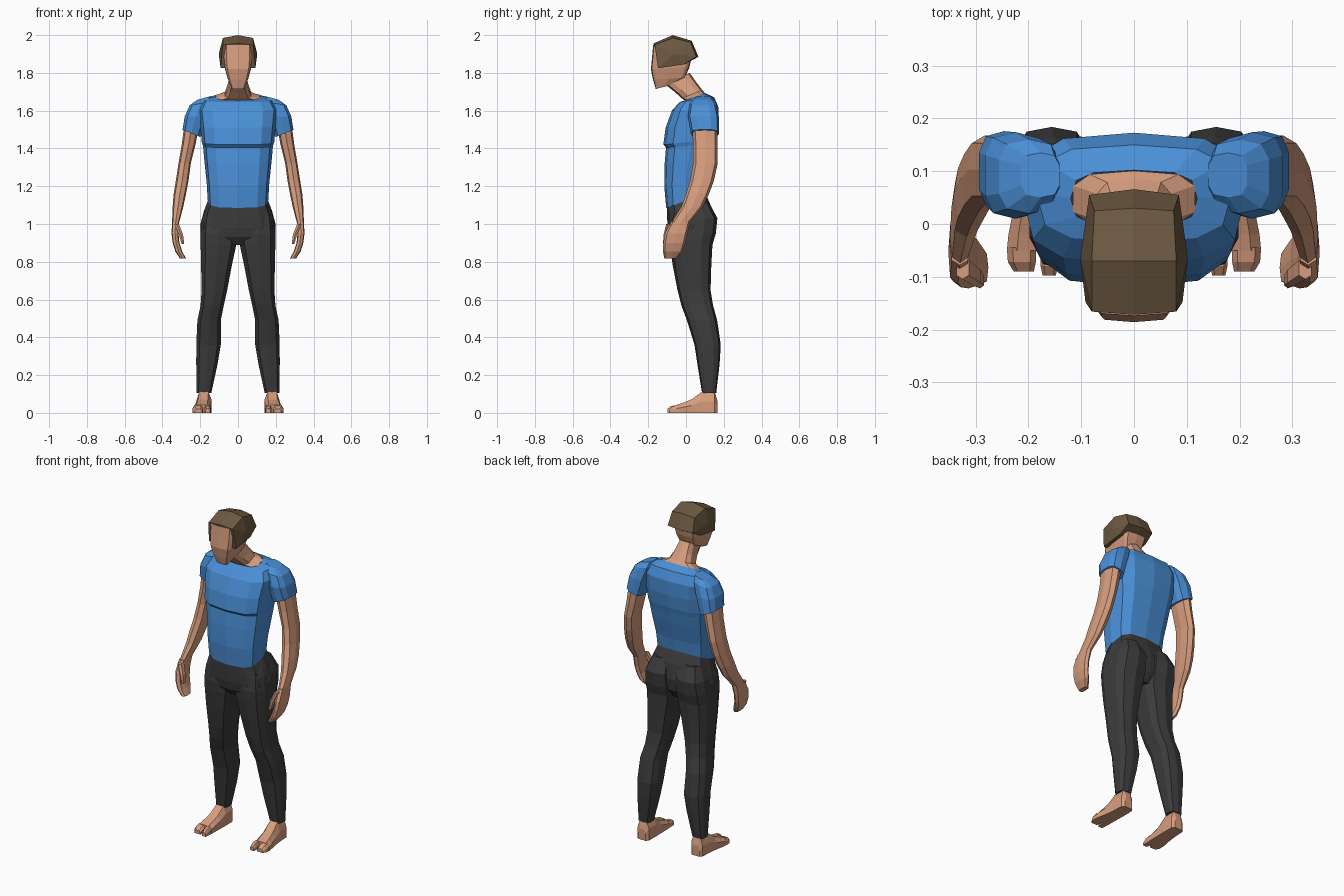
import bpy, bmesh, math
from mathutils import Vector


def material(name, rgb):
    m = bpy.data.materials.new(name)
    m.diffuse_color = (*rgb, 1)
    return m


SKIN = material("skin", (0.68, 0.34, 0.21))
BLUE = material("blue_cloth", (0.07, 0.28, 0.69))
DARK = material("dark_cloth", (0.045, 0.045, 0.045))
BROWN = material("brown_hair", (0.15, 0.10, 0.053))


def finish(name, bm, mat, mirror=False):
    bmesh.ops.recalc_face_normals(bm, faces=bm.faces)
    me = bpy.data.meshes.new(name)
    bm.to_mesh(me)
    bm.free()
    me.materials.append(mat)
    ob = bpy.data.objects.new(name, me)
    bpy.context.collection.objects.link(ob)
    if mirror:
        ob.modifiers.new("mirror", 'MIRROR').use_mirror_merge = False
    return ob


def loft(name, rings, mat, mirror=False, caps=(True, True)):
    """Skin a list of equal-sized point rings."""
    bm = bmesh.new()
    rows = [[bm.verts.new(p) for p in r] for r in rings]
    n = len(rows[0])
    for a, b in zip(rows, rows[1:]):
        for i in range(n):
            j = (i + 1) % n
            bm.faces.new((a[i], a[j], b[j], b[i]))
    if caps[0]:
        bm.faces.new(rows[0])
    if caps[1]:
        bm.faces.new(rows[-1])
    return finish(name, bm, mat, mirror)


def ring(x0, x1, y0, y1, z, tilt_y=0, tilt_x=0, n=12, power=0.65):
    """Rounded-box section; tilts raise the back and the outer side."""
    pts = []
    for i in range(n):
        a = 2 * math.pi * i / n - math.pi / 2
        u, v = (math.copysign(abs(t) ** power if abs(t) > 1e-6 else 0, t)
                for t in (math.cos(a), math.sin(a)))
        pts.append(Vector(((x0 + x1) / 2 + u * (x1 - x0) / 2,
                           (y0 + y1) / 2 + v * (y1 - y0) / 2,
                           z + v * tilt_y / 2 + u * tilt_x / 2)))
    return pts


def centred(rows, **kw):
    """Rows of half width, front y, back y, front z, back z."""
    return [ring(-w, w, f, b, (zf + zb) / 2, zb - zf, **kw)
            for w, f, b, zf, zb in rows]


# Shirt body, open at the neckline
loft("shirt", centred([
    (.160, -.105, .100, 1.085, 1.16),
    (.166, -.115, .112, 1.20, 1.24),
    (.178, -.113, .140, 1.32, 1.35),
    (.185, -.106, .155, 1.405, 1.42),
    (.192, -.120, .163, 1.42, 1.45),
    (.200, -.108, .173, 1.51, 1.53),
    (.210, -.075, .173, 1.60, 1.615),
    (.185, -.035, .150, 1.645, 1.67),
    (.120, -.005, .102, 1.655, 1.693)]), BLUE, caps=(True, False))

# Sleeves with shoulder caps
loft("sleeve", [ring(*r, n=10) for r in [
    (.140, .215, .05, .135, 1.668, 0, -.02),
    (.140, .258, .02, .160, 1.638, 0, -.02),
    (.165, .284, .01, .174, 1.57, 0, 0),
    (.198, .295, .025, .176, 1.48, 0, .04)]], BLUE, mirror=True)

# Arms down to the hands and curled fingers
loft("arm", [ring(*r, n=8, power=.75) for r in [
    (.208, .286, .032, .168, 1.51),
    (.225, .298, .038, .168, 1.42),
    (.250, .315, .038, .168, 1.32),
    (.262, .329, .022, .148, 1.23),
    (.276, .341, -.002, .120, 1.155),
    (.290, .346, -.025, .088, 1.09),
    (.311, .349, -.075, .022, 1.01)]], SKIN, mirror=True)
loft("hand", [ring(*r, n=8, power=.6) for r in [
    (.311, .349, -.078, .022, 1.012),
    (.315, .352, -.112, .008, .95),
    (.310, .346, -.120, -.004, .90),
    (.295, .332, -.122, -.018, .855),
    (.276, .308, -.115, -.050, .818)]], SKIN, mirror=True)
loft("thumb", [ring(*r, n=6) for r in [
    (.312, .338, -.105, -.060, 1.0),
    (.290, .314, -.118, -.080, .945),
    (.284, .299, -.122, -.092, .895)]], SKIN, mirror=True)

# Trouser seat and waist
loft("trouser_waist", centred([
    (.157, -.100, .100, 1.09, 1.17),
    (.180, -.100, .130, 1.04, 1.10),
    (.200, -.098, .145, .98, 1.01),
    (.196, -.088, .135, .93, .94),
    (.090, -.060, .100, .89, .89)]), DARK)

# Trouser legs, starting with the buttocks
loft("trouser_leg", [ring(*r, n=10) for r in [
    (.030, .160, -.06, .125, 1.11),
    (.010, .192, -.085, .166, 1.03),
    (.005, .201, -.092, .158, .95),
    (.006, .201, -.086, .140, .89),
    (.030, .198, -.070, .134, .78),
    (.055, .195, -.045, .130, .65),
    (.073, .200, -.025, .143, .57),
    (.089, .217, .005, .165, .49),
    (.089, .223, .045, .184, .36),
    (.106, .223, .060, .178, .26),
    (.140, .220, .085, .160, .105)]], DARK, mirror=True)


# Feet and toes, sections running from heel to tip
def foot_ring(y, x0, x1, top):
    s = (x1 - x0) * .2
    return [(x0, y, 0), (x1, y, 0), (x1, y, top * .55), (x1 - s, y, top),
            (x0 + s, y, top), (x0, y, top * .65)]


for name, rows in {
    "foot": [(.166, .155, .205, .065), (.152, .142, .218, .112),
             (.085, .141, .221, .112), (.03, .142, .228, .072),
             (-.02, .143, .238, .052), (-.05, .144, .241, .042)],
    "big_toe": [(-.045, .144, .178, .042), (-.08, .145, .177, .036),
                (-.098, .148, .173, .022)],
    "small_toes": [(-.045, .185, .241, .041), (-.072, .186, .239, .034),
                   (-.09, .190, .228, .02)],
}.items():
    loft(name, [foot_ring(*r) for r in rows], SKIN, mirror=True)

# Neck spreading out to the neckline
loft("neck", centred([
    (.045, -.105, .020, 1.735, 1.80),
    (.058, -.055, .055, 1.695, 1.75),
    (.072, -.022, .086, 1.665, 1.71),
    (.119, -.006, .101, 1.655, 1.692),
    (.100, .005, .090, 1.60, 1.62)], n=10), SKIN)

# Head from chin to hairline
loft("head", centred([
    (.036, -.160, -.080, 1.715, 1.735),
    (.055, -.175, -.005, 1.765, 1.775),
    (.070, -.186, .018, 1.82, 1.83),
    (.077, -.180, .030, 1.88, 1.88),
    (.077, -.174, .030, 1.947, 1.947)], power=.32), SKIN)

# Hair cap: a side outline (y, z, half width) bridged across the head
outline = [(-.166, 1.948, .080), (-.07, 1.985, .080), (.025, 1.962, .075),
           (.055, 1.885, .085), (-.01, 1.845, .090), (-.148, 1.825, .092)]
crown = [(-.172, 1.956), (-.07, 2.0), (.03, 1.97), (.066, 1.885),
         (-.01, 1.845), (-.148, 1.825)]
bm = bmesh.new()
left = [bm.verts.new((-w, y, z)) for y, z, w in outline]
mid = [bm.verts.new((0, y, z)) for y, z in crown]
right = [bm.verts.new((w, y, z)) for y, z, w in outline]
temples = [bm.verts.new((s * .102, -.065, 1.90)) for s in (-1, 1)]
for i in range(6):
    j = (i + 1) % 6
    bm.faces.new((left[i], left[j], mid[j], mid[i]))
    bm.faces.new((mid[i], mid[j], right[j], right[i]))
    bm.faces.new((left[i], left[j], temples[0]))
    bm.faces.new((right[i], right[j], temples[1]))
finish("hair", bm, BROWN)
